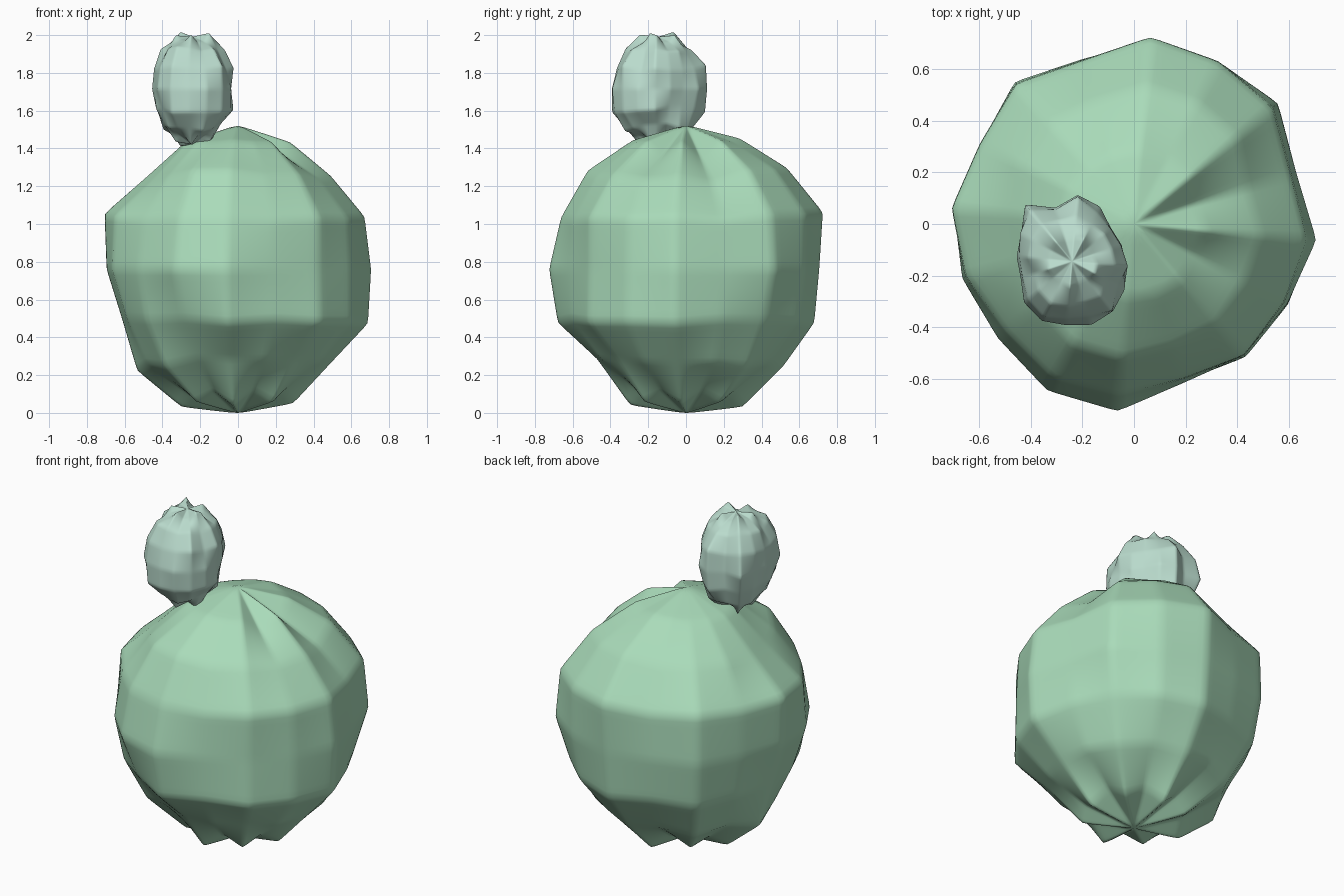
import bpy, bmesh, math, random

if "Cube" in bpy.data.objects:
    bpy.data.objects.remove(bpy.data.objects["Cube"])


def lumpy_ball(name, center, scale, rows, top, bottom, color):
    """Coarse 16 x 8 ball with one radius per vertex, subdivided flat and softened."""
    n = len(rows[0])
    bands = len(rows) + 1
    bm = bmesh.new()

    def vert(r, th, ph):
        d = (math.sin(th) * math.cos(ph), math.sin(th) * math.sin(ph), math.cos(th))
        return bm.verts.new([c + s * r * k for c, s, k in zip(center, scale, d)])

    north, south = vert(top, 0, 0), vert(bottom, math.pi, 0)
    rings = [[vert(r, math.pi * (i + 1) / bands, 2 * math.pi * j / n - math.radians(5))
              for j, r in enumerate(row)] for i, row in enumerate(rows)]
    for j in range(n):
        k = (j + 1) % n
        bm.faces.new((north, rings[0][j], rings[0][k]))
        bm.faces.new((south, rings[-1][k], rings[-1][j]))
        for hi, lo in zip(rings, rings[1:]):
            bm.faces.new((hi[j], lo[j], lo[k], hi[k]))
    bmesh.ops.recalc_face_normals(bm, faces=bm.faces)
    for f in bm.faces:
        f.smooth = True
    me = bpy.data.meshes.new(name)
    bm.to_mesh(me)
    bm.free()
    ob = bpy.data.objects.new(name, me)
    bpy.context.collection.objects.link(ob)
    # flat facets with slightly rounded creases
    sub = ob.modifiers.new("facets", 'SUBSURF')
    sub.subdivision_type = 'SIMPLE'
    sub.levels = sub.render_levels = 3
    soft = ob.modifiers.new("soften", 'SMOOTH')
    soft.factor, soft.iterations = 0.5, 2
    mat = bpy.data.materials.new(name + "_colour")
    mat.diffuse_color = color
    mat.use_nodes = True
    mat.node_tree.nodes["Principled BSDF"].inputs["Base Color"].default_value = mat.diffuse_color
    me.materials.append(mat)
    return ob


# large body: radius per latitude row (top to bottom), 16 meridians from +x
body = [
    [.73, .65, .74, .73, .75, .74, .73, .73, .73, .73, .73, .73, .74, .73, .73, .66],
    [.70, .65, .74, .75, .76, .71, .72, .71, .69, .67, .69, .74, .74, .70, .71, .68],
    [.73, .69, .76, .77, .79, .72, .77, .73, .77, .74, .70, .73, .72, .68, .72, .71],
    [.71, .66, .73, .71, .71, .67, .72, .67, .70, .70, .69, .73, .73, .645, .665, .67],
    [.75, .69, .70, .72, .74, .69, .73, .68, .67, .67, .69, .68, .74, .69, .73, .73],
    [.70, .70, .72, .70, .73, .70, .74, .70, .76, .71, .72, .66, .67, .67, .67, .69],
    [.77, .69, .76, .71, .79, .69, .76, .71, .79, .71, .76, .70, .78, .69, .76, .70],
]
lumpy_ball("large_body", (0, 0, .76), (1, 1, 1), body, .765, .765,
           (.40, .71, .49, 1))

# small knob on top: meridian radii from its outline, with seeded dents
random.seed(4)
outline = [.22, .20, .205, .235, .256, .22, .265, .235,
           .22, .22, .24, .265, .25, .245, .255, .23]
knob = []
for i in range(1, 8):
    e = math.sin(math.pi * i / 8) ** 2
    row = []
    for j, o in enumerate(outline):
        if i in (1, 7):  # bumps around both ends
            dent = random.uniform(1.04, 1.10) if j % 3 == 0 else random.uniform(.90, 1.0)
        else:
            dent = random.uniform(.92, 1.07)
        row.append((o / .24 * e + (1 - e)) * dent)
    knob.append(row)
lumpy_ball("small_knob", (-.24, -.145, 1.715), (.24, .245, .295), knob, .94, 1.0,
           (.49, .71, .61, 1))
